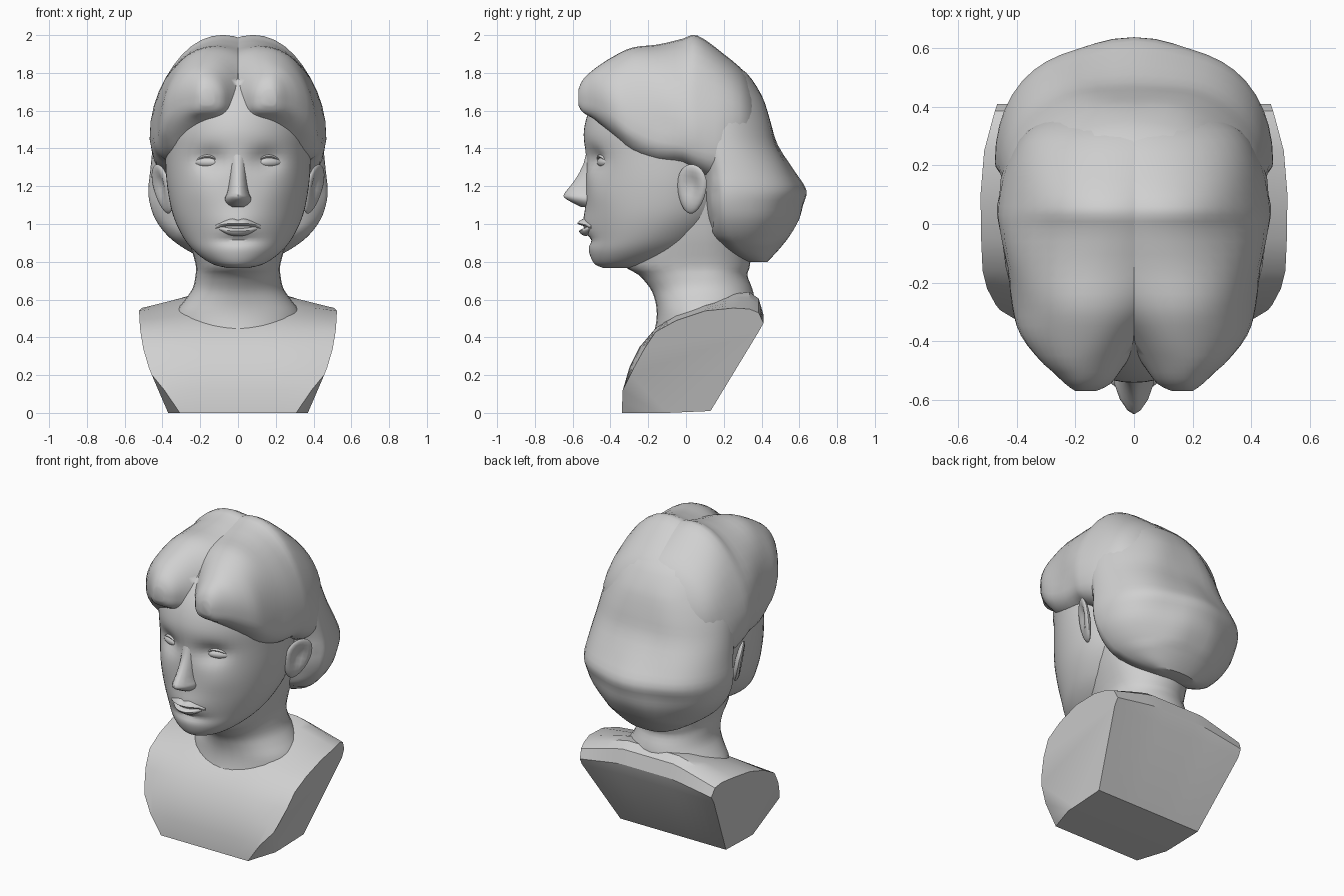
import bpy, bmesh, math
from mathutils import Vector, Matrix

cube = bpy.data.objects.get("Cube")
if cube:
    bpy.data.objects.remove(cube)

stone = bpy.data.materials.new("pale_grey_stone")
stone.use_nodes = True
GREY = (0.63, 0.63, 0.63, 1)
stone.diffuse_color = GREY
stone.node_tree.nodes["Principled BSDF"].inputs["Base Color"].default_value = GREY


def finish(name, bm, mirror=False, angle=40):
    """Turn a bmesh into a smooth shaded object, optionally mirrored across x."""
    bmesh.ops.recalc_face_normals(bm, faces=bm.faces)
    mesh = bpy.data.meshes.new(name)
    bm.to_mesh(mesh)
    bm.free()
    mesh.materials.append(stone)
    obj = bpy.data.objects.new(name, mesh)
    bpy.context.collection.objects.link(obj)
    bpy.ops.object.select_all(action='DESELECT')
    obj.select_set(True)
    bpy.context.view_layer.objects.active = obj
    bpy.ops.object.shade_smooth_by_angle(angle=math.radians(angle))
    if mirror:
        obj.modifiers.new("mirror", 'MIRROR')


def spline(rows, steps):
    """Catmull-Rom interpolation between rows of numbers."""
    out = []
    for i in range(len(rows) - 1):
        a, b = rows[max(i - 1, 0)], rows[i]
        c, d = rows[i + 1], rows[min(i + 2, len(rows) - 1)]
        for k in range(steps):
            t = k / steps
            out.append([q + t / 2 * (r - p + t * (2*p - 5*q + 4*r - s + t * (3*(q - r) + s - p)))
                        for p, q, r, s in zip(a, b, c, d)])
    return out + [list(rows[-1])]


def loft(axis, rows, seg=32, steps=3, power=2.0, low_power=None):
    """Rows: position, centre u, centre v, radius +u, -u, +v, -v."""
    bm = bmesh.new()
    rings = []
    for pos, cu, cv, right, left, up, down in spline(rows, steps):
        ring = []
        for k in range(seg):
            a = 2 * math.pi * k / seg
            c, s = math.cos(a), math.sin(a)
            e = 2 / (low_power if low_power and s < 0 else power)
            u = cu + math.copysign(abs(c) ** e, c) * (right if c > 0 else left)
            v = cv + math.copysign(abs(s) ** e, s) * (up if s > 0 else down)
            co = {'x': (pos, u, v), 'y': (u, pos, v), 'z': (u, v, pos)}[axis]
            ring.append(bm.verts.new(co))
        rings.append(ring)
    for r0, r1 in zip(rings, rings[1:]):
        for k in range(seg):
            n = (k + 1) % seg
            bm.faces.new((r0[k], r0[n], r1[n], r1[k]))
    bm.faces.new(rings[0])
    bm.faces.new(rings[-1])
    return bm


def bell(x, z, sx, sz):
    return math.exp(-(x / sx) ** 2 - (z / sz) ** 2)


def upright(z, w, front, back, mid):
    """Loft row for a horizontal ring, symmetric in x."""
    return (z, 0, mid, w, w, back - mid, mid - front)


# Chest: profile swept sideways, widening with height, shoulders sloping
profile = [(-.34, 0, 0), (-.335, .12, .12), (-.30, .24, .24), (-.245, .35, .34),
           (-.16, .45, .43), (-.05, .52, .49), (.1, .58, .54), (.25, .63, .555),
           (.335, .64, .55), (.385, .605, .53), (.41, .52, .475), (.385, .44, .43),
           (.13, .01, .01), (-.1, 0, 0)]
widths = [(0, .37), (.2, .46), (.33, .5), (.45, .52), (.7, .53)]


def half_width(y, z):
    for (z0, w0), (z1, w1) in zip(widths, widths[1:]):
        if z <= z1:
            taper = 1 - .5 * max(0, y - .2) if z > .3 else 1
            return taper * (w0 + (w1 - w0) * (z - z0) / (z1 - z0))


bm = bmesh.new()
sections = []
for i in range(-8, 9):
    s = i / 8
    k = max(0, (abs(s) - .4) / .6)
    sections.append([])
    for y, mid, edge in profile:
        z = mid + (edge - mid) * k
        pull = .025 * k * k if y < -.2 and z > .2 else 0
        sections[-1].append(bm.verts.new((s * half_width(y, z), y + pull, z)))
n = len(profile)
for a, b in zip(sections, sections[1:]):
    for k in range(n):
        bm.faces.new((a[k], a[(k + 1) % n], b[(k + 1) % n], b[k]))
bm.faces.new(sections[0])
bm.faces.new(sections[-1])
# Trim the lower front corners
for side in (-1, 1):
    p, q, r = Vector((side*.46, -.28, .2)), Vector((side*.37, -.15, 0)), Vector((side*.31, -.335, 0))
    normal = (q - p).cross(r - p)
    if normal.x * side < 0:
        normal.negate()
    bmesh.ops.bisect_plane(bm, geom=bm.verts[:] + bm.edges[:] + bm.faces[:],
                           plane_co=p, plane_no=normal, clear_outer=True)
    bmesh.ops.holes_fill(bm, edges=[e for e in bm.edges if e.is_boundary], sides=0)
finish("chest", bm, angle=32)

# Neck, flaring into the chest and shoulders
finish("neck", loft('z', [upright(*r) for r in (
    (.36, .3, -.2, .2, .1), (.42, .33, -.172, .24, .1), (.48, .34, -.158, .28, .1),
    (.54, .325, -.155, .33, .1), (.6, .28, -.165, .36, .1), (.66, .24, -.19, .35, .1),
    (.73, .225, -.25, .325, .1), (.79, .225, -.33, .34, .1), (.95, .27, -.33, .34, .1),
    (1.12, .3, -.33, .34, .1))]))

# Head, with eye sockets, cheeks and mouth shaped in
bm = loft('z', [upright(*r) for r in (
    (.768, .06, -.44, -.25, -.36), (.79, .14, -.485, -.1, -.32), (.85, .225, -.512, .05, -.25),
    (.93, .29, -.515, .15, -.18), (1.05, .345, -.53, .25, -.12), (1.2, .375, -.53, .3, -.1),
    (1.35, .385, -.53, .3, -.1), (1.5, .385, -.54, .3, -.1), (1.65, .36, -.49, .3, -.1),
    (1.8, .22, -.38, .2, -.1))], seg=64, steps=6, power=1.97)
for v in bm.verts:
    x, y, z = v.co
    if y < -.15:
        v.co.y += .045 * bell(abs(x) - .15, z - 1.34, .08, .06)
        v.co.y -= .02 * bell(x, z - .99, .12, .07)
        v.co.y += .02 * bell(x, z - .915, .1, .025)
        v.co.y -= .012 * bell(abs(x) - .2, z - 1.17, .1, .09)
finish("head", bm)

# Nose: wedge widening to the nostrils
finish("nose", loft('z', [(z, 0, -.5, w, w, .05, d) for z, w, d in (
    (1.42, .04, .02), (1.32, .04, .042), (1.23, .048, .09), (1.165, .06, .142),
    (1.14, .072, .145), (1.115, .068, .105), (1.09, .04, .055))],
    seg=16, steps=2, power=1.75), angle=50)

# Lips and eyelids: slim lofts running sideways
finish("upper_lip", loft('x', [(x, -.53 + 1.9 * x * x, z, .03, d, r, .014) for x, z, d, r in (
    (-.12, .99, .004, .003), (-.07, 1.0, .03, .018), (-.03, 1.003, .045, .028), (0, 1.003, .045, .02),
    (.03, 1.003, .045, .028), (.07, 1.0, .03, .018), (.12, .99, .004, .003))], seg=12, power=1.6))
finish("lower_lip", loft('x', [(x, -.53 + 1.9 * x * x, z, .03, d, .016, r) for x, z, d, r in (
    (-.1, .975, .004, .004), (-.05, .965, .03, .022), (0, .962, .037, .026),
    (.05, .965, .03, .022), (.1, .975, .004, .004))], seg=12, power=1.6))
finish("upper_eyelids", loft('x', [(x, y, z, .03, .018, .009, .009) for x, y, z in (
    (.092, -.448, 1.322), (.125, -.455, 1.349), (.165, -.448, 1.359), (.205, -.424, 1.347),
    (.235, -.397, 1.322))], seg=10), mirror=True)


def ball(size, place, turn):
    """Squashed sphere, with the matrix that puts it in place."""
    bm = bmesh.new()
    bmesh.ops.create_uvsphere(bm, u_segments=20, v_segments=12, radius=1)
    for v in bm.verts:
        v.co = Vector(a * b for a, b in zip(v.co, size))
    return bm, Matrix.Translation(place) @ turn


# Eyes
bm, move = ball((.074, .033, .029), (.165, -.43, 1.327), Matrix.Rotation(.38, 4, 'Z'))
bm.transform(move)
finish("eyes", bm, mirror=True)

# Ears: hollowed discs flaring backwards, narrowing to the lobe
bm, move = ball((.028, .085, .135), (.4, .03, 1.185),
                Matrix.Rotation(-.5, 4, 'Z') @ Matrix.Rotation(.2, 4, 'Y') @ Matrix.Rotation(-.2, 4, 'X'))
for v in bm.verts:
    if v.co.x > 0:
        v.co.x -= .035 * bell(v.co.y, v.co.z - .02, .045, .07)
    v.co.y *= 1 + 1.5 * v.co.z
bm.transform(move)
finish("ears", bm, mirror=True)

# Crown hair: one swept lobe each side of a centre parting
bm = loft('y', [(y, c, m, r, l, t - m, m - b) for y, c, r, l, t, m, b in (
    (-.57, .17, .03, .04, 1.71, 1.67, 1.63), (-.545, .17, .065, .09, 1.765, 1.67, 1.59),
    (-.48, .17, .13, .14, 1.825, 1.66, 1.55), (-.38, .15, .23, .2, 1.89, 1.62, 1.46),
    (-.28, .13, .285, .3, 1.935, 1.56, 1.36), (-.15, .1, .34, .38, 1.95, 1.5, 1.305),
    (-.02, .08, .375, .38, 1.98, 1.47, 1.3), (.06, .08, .38, .38, 1.998, 1.45, 1.26),
    (.2, .06, .385, .4, 1.9, 1.45, 1.2), (.32, .04, .33, .38, 1.79, 1.47, 1.25),
    (.4, .02, .2, .25, 1.62, 1.45, 1.35))], seg=40, low_power=3.2)
for v in bm.verts:  # soft waves combed back
    x, y, z = v.co
    if z > 1.45 and y > -.5:
        v.co.x += .008 * math.sin(16 * y + 9 * z) * min(1, max(0, x) * 4)
finish("crown_hair", bm, mirror=True)

# Back hair: full roll gathered over the nape
bm = loft('z', [upright(*r) for r in (
    (.80, .13, .33, .43, .38), (.83, .21, .25, .46, .34), (.88, .3, .18, .505, .28),
    (.94, .375, .13, .55, .25), (1.02, .435, .1, .597, .22), (1.1, .465, .09, .62, .2),
    (1.18, .475, .08, .637, .2), (1.28, .465, .06, .575, .2), (1.42, .45, 0, .485, .18),
    (1.55, .43, -.05, .445, .15), (1.68, .385, -.05, .4, .12), (1.8, .3, 0, .32, .1),
    (1.88, .18, 0, .2, .1))], seg=48, power=2.15)
for v in bm.verts:
    x, y, z = v.co
    if y > .15 and .9 < z < 1.7:
        v.co.y += .012 * math.sin(11 * abs(x) + 8 * z) * min(1, abs(x) * 5)
finish("back_hair", bm)
